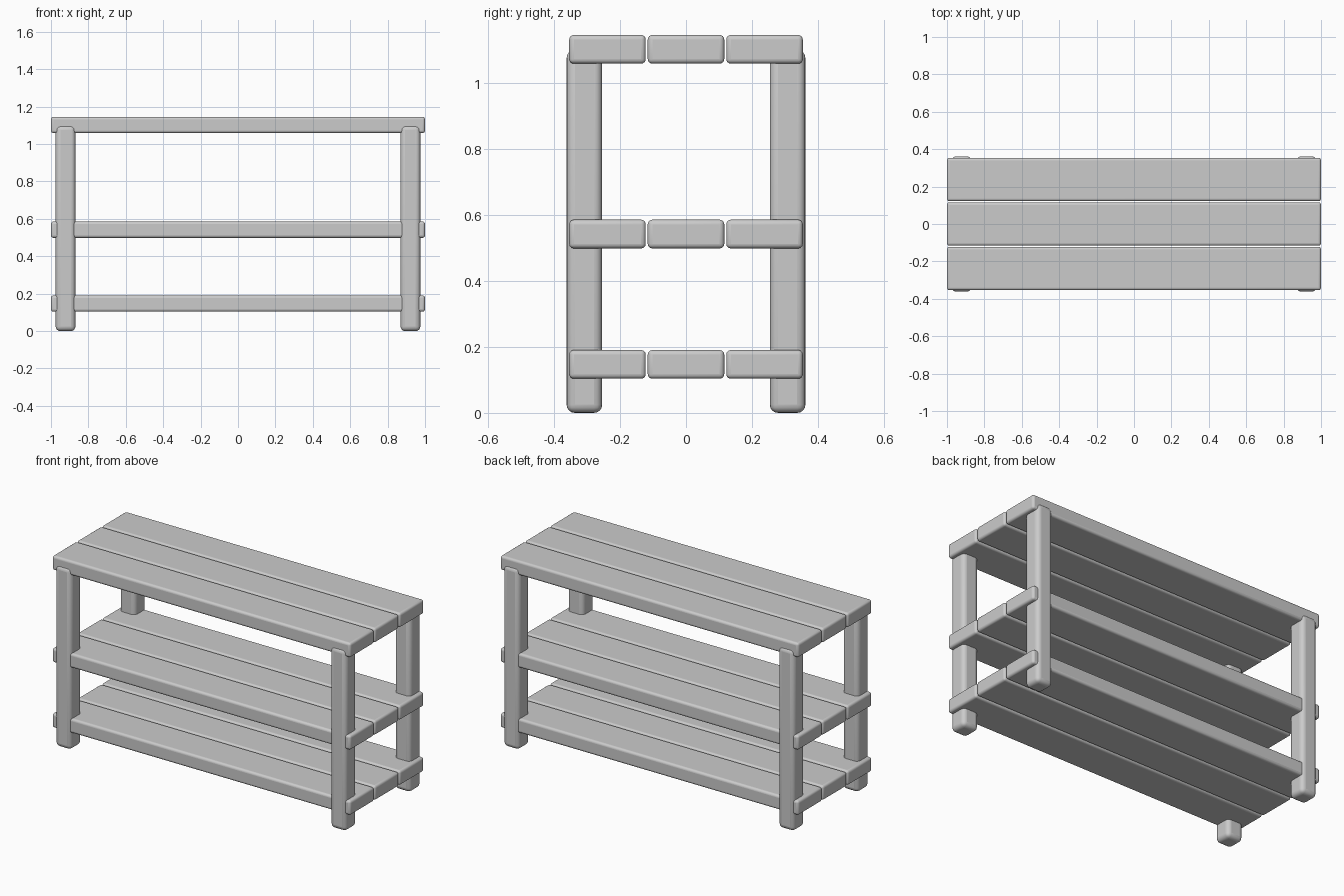
import bpy

cube = bpy.data.objects.get("Cube")
if cube:
    bpy.data.objects.remove(cube, do_unlink=True)

# Single plain grey finish
grey = bpy.data.materials.new("plain_grey")
grey.use_nodes = True
colour = (0.6, 0.6, 0.6, 1)
grey.diffuse_color = colour
bsdf = next(n for n in grey.node_tree.nodes if n.type == "BSDF_PRINCIPLED")
bsdf.inputs["Base Color"].default_value = colour


def rounded_box(name, centre, size, radius):
    """Timber piece with softly rounded edges."""
    bpy.ops.mesh.primitive_cube_add(size=1, location=centre)
    obj = bpy.context.object
    obj.name = name
    obj.scale = size
    bpy.ops.object.transform_apply(location=False, rotation=False, scale=True)
    obj.data.materials.append(grey)
    bevel = obj.modifiers.new("rounded_edges", "BEVEL")
    bevel.width = radius
    bevel.segments = 4
    bpy.ops.object.shade_smooth_by_angle()
    return obj


# Three shelves of three slats each
SHELVES = {"bottom": 0.147, "middle": 0.542, "top": 1.102}
SLATS = {"front": -0.238, "centre": 0, "back": 0.238}
for level, z in SHELVES.items():
    for row, y in SLATS.items():
        rounded_box(f"{level}_shelf_{row}_slat", (0, y, z), (2, 0.232, 0.087), 0.014)

# Four corner legs, standing slightly proud of the slats
for side, sx in (("left", 1), ("right", -1)):
    for end, sy in (("front", -1), ("back", 1)):
        rounded_box(f"{end}_{side}_leg", (sx * 0.922, sy * 0.308, 0.55),
                    (0.106, 0.108, 1.1), 0.025)
